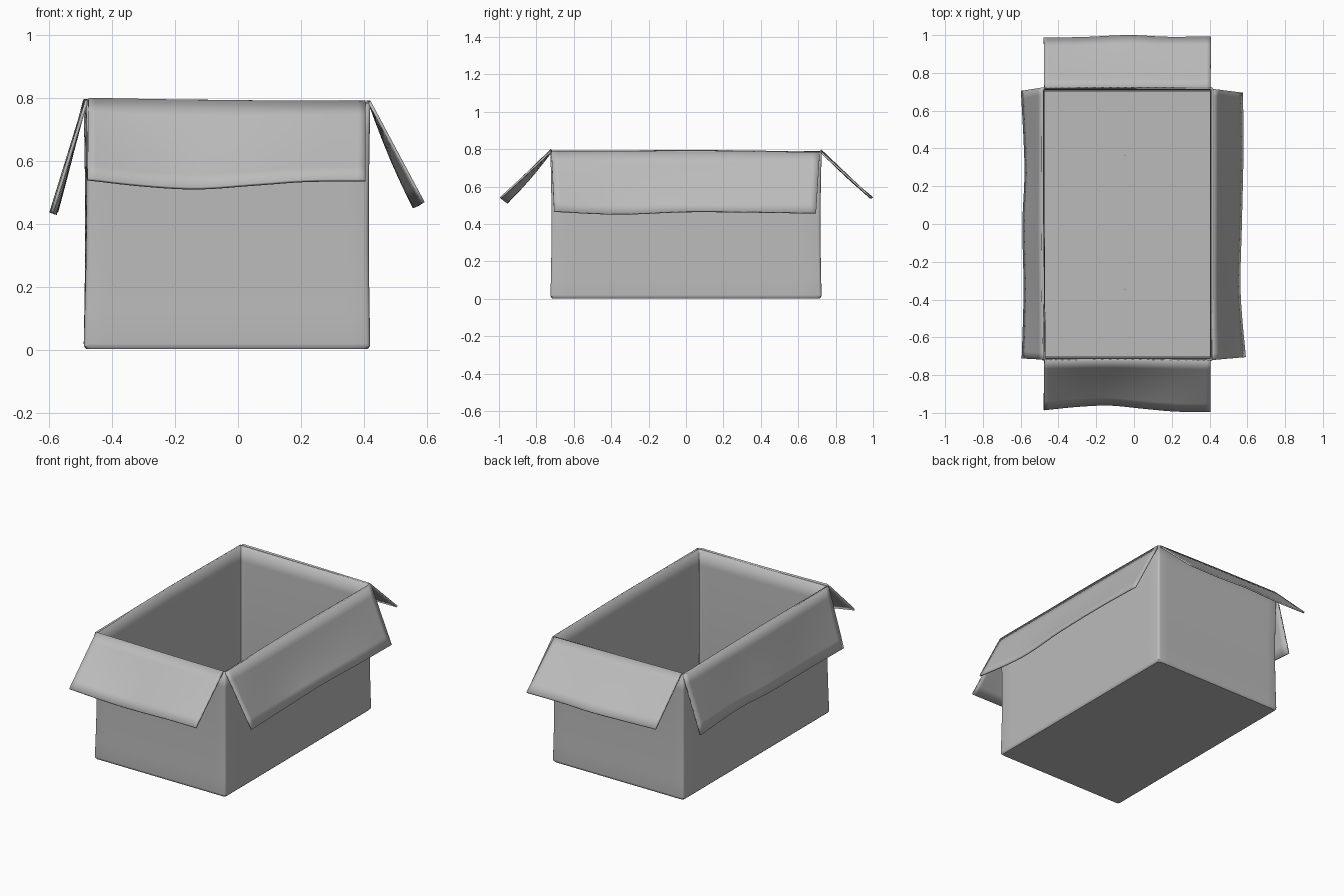
import bpy, bmesh, math
from mathutils import Vector

if "Cube" in bpy.data.objects:
    bpy.data.objects.remove(bpy.data.objects["Cube"], do_unlink=True)

card = bpy.data.materials.new("grey_card")
card.use_nodes = True
GREY = (0.5, 0.5, 0.5, 1)
card.diffuse_color = GREY
card.node_tree.nodes["Principled BSDF"].inputs["Base Color"].default_value = GREY


def finish(name, bm, thickness, offset, angle=35):
    bmesh.ops.recalc_face_normals(bm, faces=bm.faces)
    mesh = bpy.data.meshes.new(name)
    bm.to_mesh(mesh)
    bm.free()
    mesh.materials.append(card)
    obj = bpy.data.objects.new(name, mesh)
    bpy.context.collection.objects.link(obj)
    if thickness:
        mod = obj.modifiers.new("card_thickness", 'SOLIDIFY')
        mod.thickness, mod.offset = thickness, offset
    bpy.ops.object.select_all(action='DESELECT')
    obj.select_set(True)
    bpy.context.view_layer.objects.active = obj
    bpy.ops.object.shade_smooth_by_angle(angle=math.radians(angle))
    return obj


def along(points, t):
    """Smooth curve through evenly spaced points."""
    s = t * (len(points) - 1)
    i = min(int(s), len(points) - 2)
    f = s - i
    p = [Vector(points[max(0, min(len(points) - 1, i + k))]) for k in (-1, 0, 1, 2)]
    return 0.5 * (2 * p[1] + (p[2] - p[0]) * f
                  + (2 * p[0] - 5 * p[1] + 4 * p[2] - p[3]) * f ** 2
                  + (3 * p[1] - p[0] - 3 * p[2] + p[3]) * f ** 3)


def flap(name, hinge, edge, sag=0.0, nu=24, nv=6):
    """Thin sheet between the hinge curve and the free edge."""
    bm = bmesh.new()
    rows = []
    for j in range(nv + 1):
        v = j / nv
        dip = Vector((0, 0, -sag * math.sin(math.pi * v)))
        rows.append([bm.verts.new(along(hinge, i / nu).lerp(along(edge, i / nu), v)
                                  + dip * math.sin(math.pi * i / nu))
                     for i in range(nu + 1)])
    for a, b in zip(rows, rows[1:]):
        for i in range(nu):
            bm.faces.new((a[i], a[i + 1], b[i + 1], b[i]))
    return finish(name, bm, 0.01, 0)


# Box walls and floor: stacked rounded rectangles, slightly bowed
X0, X1, Y, R, N = -0.49, 0.42, 0.725, 0.014, 16


def outline():
    corners = [(X1 - R, Y - R, 0), (X0 + R, Y - R, 90),
               (X0 + R, R - Y, 180), (X1 - R, R - Y, 270)]
    pts = []
    for k, (cx, cy, a) in enumerate(corners):
        arc = [Vector((cx + R * math.cos(math.radians(a + d)),
                       cy + R * math.sin(math.radians(a + d)))) for d in (0, 30, 60, 90)]
        nx, ny, na = corners[(k + 1) % 4]
        end = Vector((nx + R * math.cos(math.radians(na)), ny + R * math.sin(math.radians(na))))
        pts += arc + [arc[-1].lerp(end, i / N) for i in range(1, N)]
    return pts


bm = bmesh.new()
rings = []
levels = [(0.003, 0.008), (0.012, 0.001)] + [(0.02 + 0.77 * i / 8, 0) for i in range(9)]
for z, inset in levels:
    h = math.sin(math.pi * z / 0.79)
    ring = []
    for p in outline():
        x = p.x - math.copysign(inset + 0.005 * h, p.x)
        y = p.y - math.copysign(inset + 0.006 * h, p.y)
        if p.x < 0:
            x += 0.012 * (z / 0.79) * max(0, -p.y)
        wave = 0.004 * math.cos(4 * p.y) - 0.004 * p.x
        ring.append(bm.verts.new((x, y, z + wave * z / 0.79)))
    rings.append(ring)
for a, b in zip(rings, rings[1:]):
    for i in range(len(a)):
        k = (i + 1) % len(a)
        bm.faces.new((a[i], a[k], b[k], b[i]))
bm.faces.new(rings[0])
bm.normal_update()
bmesh.ops.recalc_face_normals(bm, faces=bm.faces)
if rings and bm.faces[:][-1].normal.z > 0:
    bmesh.ops.reverse_faces(bm, faces=bm.faces)
finish("box_body", bm, 0.012, -1)


# Folded floor panels inside, with open seams between them
def panel(name, x0, x1, y0, y1, z, t):
    bm = bmesh.new()
    bmesh.ops.create_cube(bm, size=1)
    for v in bm.verts:
        v.co = Vector(((x0 + x1) / 2 + v.co.x * (x1 - x0),
                       (y0 + y1) / 2 + v.co.y * (y1 - y0), z + v.co.z * t))
    return finish(name, bm, 0, 0)


panel("floor_panel_right", -0.474, -0.049, -0.705, 0.705, 0.017, 0.006)
panel("floor_panel_left", -0.045, 0.404, -0.705, 0.705, 0.017, 0.006)
panel("floor_end_front", -0.474, 0.404, -0.705, -0.345, 0.022, 0.006)
panel("floor_end_back", -0.474, 0.404, 0.36, 0.705, 0.022, 0.006)

# Four open flaps
flap("flap_front",
     [(-0.475, -0.72, 0.797), (-0.03, -0.718, 0.79), (0.405, -0.722, 0.788)],
     [(-0.478, -0.983, 0.542), (-0.3, -0.965, 0.522), (-0.13, -0.958, 0.513),
      (0.05, -0.975, 0.525), (0.22, -0.99, 0.537), (0.405, -0.993, 0.538)], 0.012)
flap("flap_back",
     [(-0.475, 0.72, 0.795), (-0.03, 0.722, 0.79), (0.405, 0.72, 0.785)],
     [(-0.478, 0.983, 0.545), (-0.26, 0.987, 0.54), (-0.03, 0.997, 0.54),
      (0.18, 0.988, 0.54), (0.408, 0.99, 0.54)], 0.008)
flap("flap_left",
     [(0.417, -0.72, 0.787), (0.417, 0, 0.787), (0.417, 0.715, 0.782)],
     [(0.588, -0.705, 0.467), (0.56, -0.36, 0.452), (0.567, 0, 0.465),
      (0.575, 0.36, 0.463), (0.573, 0.695, 0.457)], 0.02)
flap("flap_right",
     [(-0.48, -0.718, 0.792), (-0.487, 0, 0.792), (-0.485, 0.722, 0.788)],
     [(-0.59, -0.712, 0.435), (-0.58, -0.36, 0.43), (-0.586, 0, 0.435),
      (-0.575, 0.3, 0.44), (-0.594, 0.705, 0.435)], 0.01)
